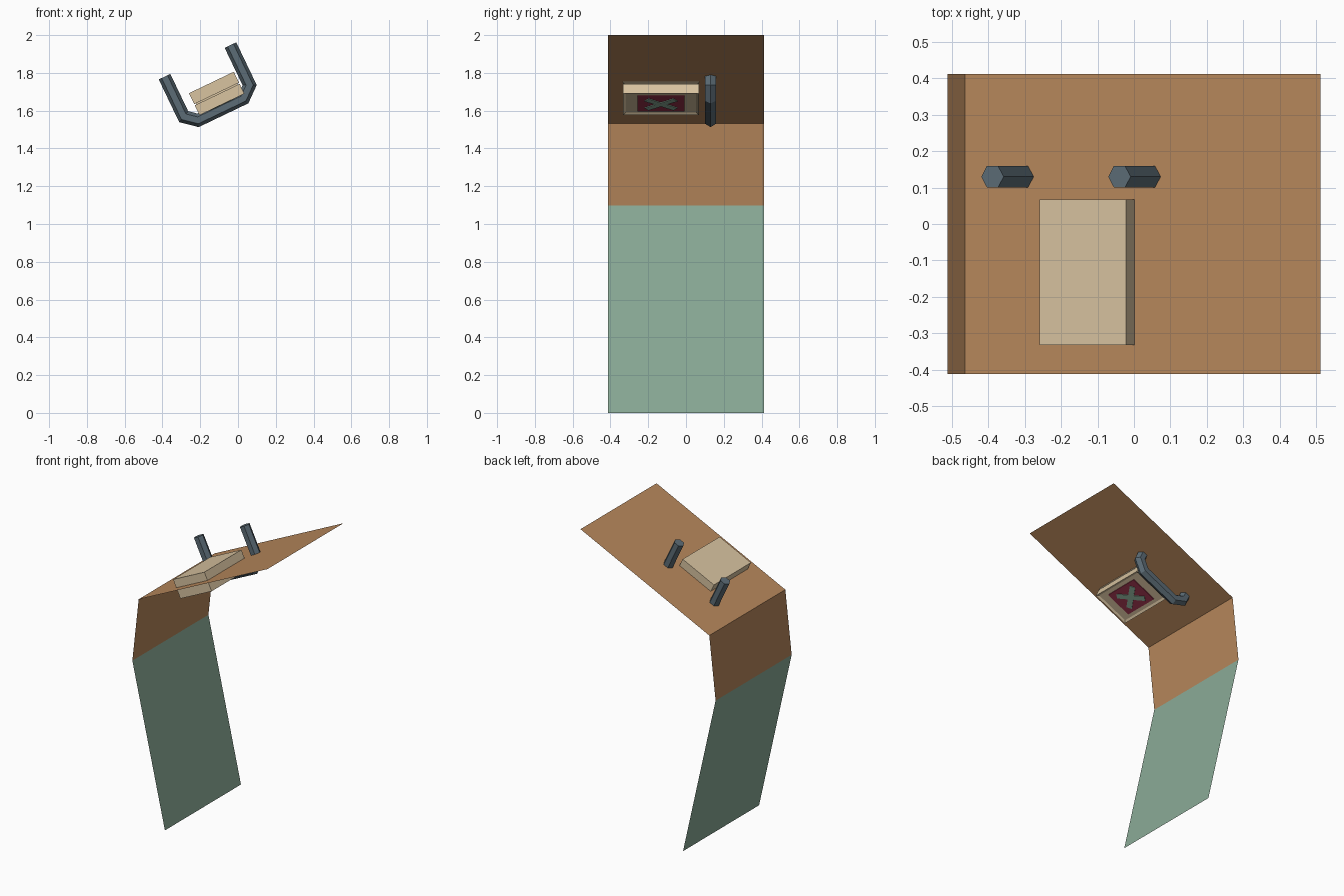
import bpy, bmesh, math
from mathutils import Matrix, Vector

if "Cube" in bpy.data.objects:
    bpy.data.objects.remove(bpy.data.objects["Cube"])


def material(name, rgb):
    m = bpy.data.materials.new(name)
    lin = [((c / 255 + 0.055) / 1.055) ** 2.4 for c in rgb]
    m.diffuse_color = (*lin, 1)
    m.use_nodes = True
    m.node_tree.nodes["Principled BSDF"].inputs["Base Color"].default_value = m.diffuse_color
    return m


BROWN = material("brown leather", (184, 136, 92))
GREEN = material("sage green", (138, 170, 150))
TAN = material("pale tan", (216, 195, 160))
SLATE = material("slate metal", (92, 108, 118))
MAROON = material("maroon", (150, 50, 74))

# Tilted frame of the top panel: local x runs up the slope, local z is its normal
TILT = math.atan2(0.468, 0.977)
FRAME = Matrix.Translation((-0.389, 0, 1.78)) @ Matrix.Rotation(-TILT, 4, 'Y')


def finish(bm, name, mats, matrix=None):
    if matrix:
        bm.transform(matrix)
    me = bpy.data.meshes.new(name)
    bm.to_mesh(me)
    bm.free()
    for m in mats:
        me.materials.append(m)
    ob = bpy.data.objects.new(name, me)
    bpy.context.collection.objects.link(ob)
    return ob


def box_mesh(x0, x1, y0, y1, z0, z1, turn=0):
    bm = bmesh.new()
    bmesh.ops.create_cube(bm, size=1)
    c = Matrix.Translation(((x0 + x1) / 2, (y0 + y1) / 2, (z0 + z1) / 2))
    bm.transform(c @ Matrix.Rotation(turn, 4, 'Z') @ Matrix.Diagonal((x1 - x0, y1 - y0, z1 - z0, 1)))
    return bm


# Folded thin sheet: green lower panel, brown wall and brown sloping top
bm = bmesh.new()
profile = [(-0.266, 0), (-0.513, 1.098), (-0.465, 1.532), (0.512, 2.0)]
rows = [[bm.verts.new((x, y, z)) for y in (-0.412, 0.412)] for x, z in profile]
for i in range(3):
    f = bm.faces.new((rows[i][0], rows[i + 1][0], rows[i + 1][1], rows[i][1]))
    f.material_index = 0 if i == 0 else 1
finish(bm, "folded_sheet", [GREEN, BROWN])

# Hexagonal U-shaped handle piercing the top panel
path = [Vector(p) for p in [(0, 0), (0, -0.235), (0.06, -0.285),
                            (0.327, -0.285), (0.387, -0.235), (0.387, 0)]]
bm = bmesh.new()
rings = []
for i, p in enumerate(path):
    a = (p - path[i - 1]).normalized() if i else None
    b = (path[i + 1] - p).normalized() if i < len(path) - 1 else None
    a, b = a or b, b or a
    t = (a + b).normalized()
    side = Vector((-t.y, t.x)) / t.dot(a) * 0.034
    ring = []
    for k in range(6):
        ang = math.pi * k / 3
        q = p + side * math.cos(ang)
        ring.append(bm.verts.new((q.x, 0.13 + 0.034 * math.sin(ang), q.y)))
    rings.append(ring)
for r, s in zip(rings, rings[1:]):
    for k in range(6):
        j = (k + 1) % 6
        bm.faces.new((r[k], r[j], s[j], s[k]))
bm.faces.new(rings[0])
bm.faces.new(rings[-1])
bmesh.ops.recalc_face_normals(bm, faces=bm.faces)
finish(bm, "hex_handle", [SLATE], FRAME)

# Case: upper slab, recessed seam and lower slab with a framed underside
X0, X1, Y0, Y1 = 0.079, 0.342, -0.333, 0.068
finish(box_mesh(X0, X1, Y0, Y1, -0.199, -0.135), "upper_slab", [TAN], FRAME)
finish(box_mesh(X0 + .01, X1 - .01, Y0 + .01, Y1 - .01, -0.21, -0.195), "seam", [TAN], FRAME)
bm = box_mesh(X0, X1, Y0, Y1, -0.264, -0.206)
bm.normal_update()
under = [f for f in bm.faces if f.normal.z < -0.9]
bmesh.ops.inset_region(bm, faces=under, thickness=0.02, depth=-0.008)
finish(bm, "lower_slab", [TAN], FRAME)

# Maroon plate with a green cross on the underside
CX, CY = (X0 + X1) / 2, (Y0 + Y1) / 2
finish(box_mesh(CX - .092, CX + .092, CY - .125, CY + .125, -0.262, -0.254),
       "underside_plate", [MAROON], FRAME)
for s, name in ((1, "cross_bar_a"), (-1, "cross_bar_b")):
    bm = box_mesh(CX - .095, CX + .095, CY - .018, CY + .018, -0.266, -0.26,
                  s * math.atan2(0.15, 0.11))
    finish(bm, name, [GREEN], FRAME)
